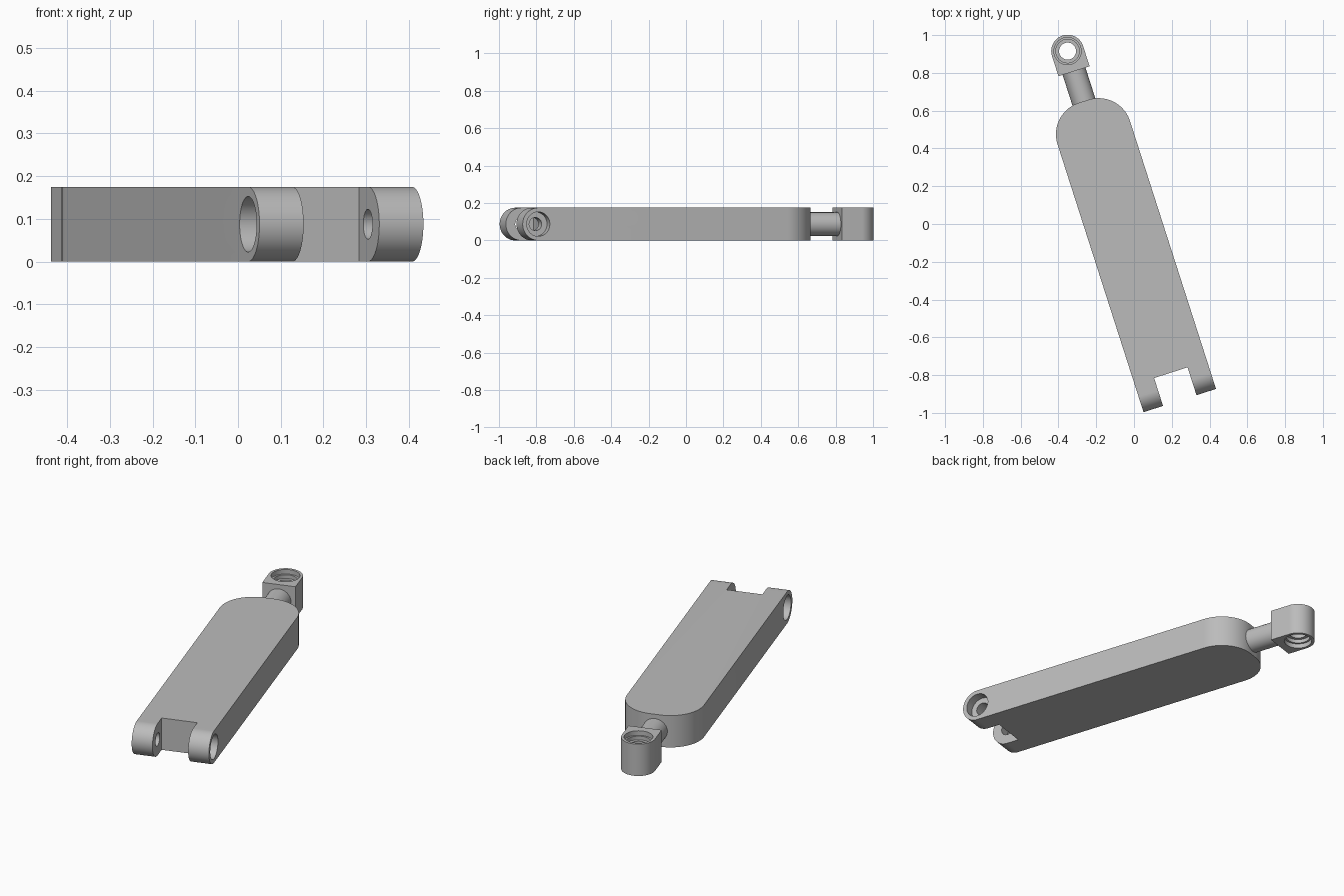
import bpy, bmesh, math
from mathutils import Matrix

cube = bpy.data.objects.get("Cube")
if cube:
    bpy.data.objects.remove(cube, do_unlink=True)

mat = bpy.data.materials.new("plain grey")
mat.use_nodes = True
GREY = (0.5, 0.5, 0.5, 1)
mat.diffuse_color = GREY
mat.node_tree.nodes["Principled BSDF"].inputs["Base Color"].default_value = GREY

# Local frame: x across the arm, y along it towards the eye, z up
H = 0.175            # thickness
R = H / 2
W = 0.2015           # half width
TIP, TOP = -0.964, 0.70
PIN = TIP + R        # fork pin axis
EYE = 0.979
PLACE = Matrix.Rotation(math.radians(17.8), 4, "Z") @ Matrix.Translation((-0.055, 0, 0))
# Maps profile (a, b) and depth c to (c, a, b), for shapes extruded across the arm
ACROSS = Matrix(((0, 0, 1, 0), (1, 0, 0, 0), (0, 1, 0, 0), (0, 0, 0, 1)))
# Maps depth to y, for the rod
ALONG = Matrix(((0, 1, 0, 0), (0, 0, 1, 0), (1, 0, 0, 0), (0, 0, 0, 1)))


def arc(cx, cy, r, start, end, n=24):
    angles = [math.radians(start + (end - start) * i / n) for i in range(n + 1)]
    return [(cx + r * math.cos(a), cy + r * math.sin(a)) for a in angles]


def circle(cx, cy, r):
    return arc(cx, cy, r, 0, 360, 64)[:-1]


def prism(name, profile, low, high, frame=Matrix()):
    bm = bmesh.new()
    face = bm.faces.new([bm.verts.new((a, b, low)) for a, b in profile])
    ext = bmesh.ops.extrude_face_region(bm, geom=[face])["geom"]
    verts = [g for g in ext if isinstance(g, bmesh.types.BMVert)]
    bmesh.ops.translate(bm, verts=verts, vec=(0, 0, high - low))
    bmesh.ops.recalc_face_normals(bm, faces=bm.faces[:])
    bm.transform(PLACE @ frame)
    me = bpy.data.meshes.new(name)
    bm.to_mesh(me)
    bm.free()
    me.materials.append(mat)
    ob = bpy.data.objects.new(name, me)
    bpy.context.collection.objects.link(ob)
    return ob


def combine(ob, tool, operation="DIFFERENCE"):
    mod = ob.modifiers.new("cut", "BOOLEAN")
    mod.operation, mod.object, mod.solver = operation, tool, "EXACT"
    bpy.context.view_layer.objects.active = ob
    bpy.ops.object.modifier_apply(modifier=mod.name)
    bpy.data.objects.remove(tool, do_unlink=True)


# Body: side profile with a round fork end, trimmed by the rounded plan outline
side = arc(PIN, R, R, 270, 90, 48) + [(TOP + 0.1, H), (TOP + 0.1, 0)]
body = prism("arm_body", side, -W - 0.05, W + 0.05, ACROSS)
C = 0.175
NOTCH, NOTCH_END = 0.093, -0.809
plan = [(-NOTCH, TIP - 0.1), (-NOTCH, NOTCH_END), (NOTCH, NOTCH_END), (NOTCH, TIP - 0.1), (W, TIP - 0.1)]
plan += arc(W - C, TOP - C, C, 0, 90) + arc(C - W, TOP - C, C, 90, 180) + [(-W, TIP - 0.1)]
combine(body, prism("cutter", plan, -0.1, H + 0.1), "INTERSECT")

# Fork pin hole with a wide recess on each outer face
combine(body, prism("cutter", circle(PIN, R, 0.035), -W - 0.1, W + 0.1, ACROSS))
for s in (-1, 1):
    low, high = sorted((s * (W - 0.05), s * (W + 0.05)))
    combine(body, prism("cutter", circle(PIN, R, 0.065), low, high, ACROSS))

# Rod between the body and the eye
rod = prism("piston_rod", circle(R, 0, 0.0635), TOP - 0.01, 0.875, ALONG)

# Eye block with a stepped bore from both sides
E = 0.0865
eye = prism("rod_eye", [(-E, 0.867), (E, 0.867)] + arc(0, EYE, E, 0, 180, 48), 0, H)
for radius, depth in ((0.045, H), (0.062, 0.045), (0.072, 0.025)):
    for low, high in ((-0.05, depth), (H - depth, H + 0.05)):
        combine(eye, prism("cutter", circle(0, EYE, radius), low, high))

for ob in (body, rod, eye):
    bpy.ops.object.select_all(action="DESELECT")
    ob.select_set(True)
    bpy.context.view_layer.objects.active = ob
    bpy.ops.object.shade_smooth_by_angle(angle=math.radians(30))
